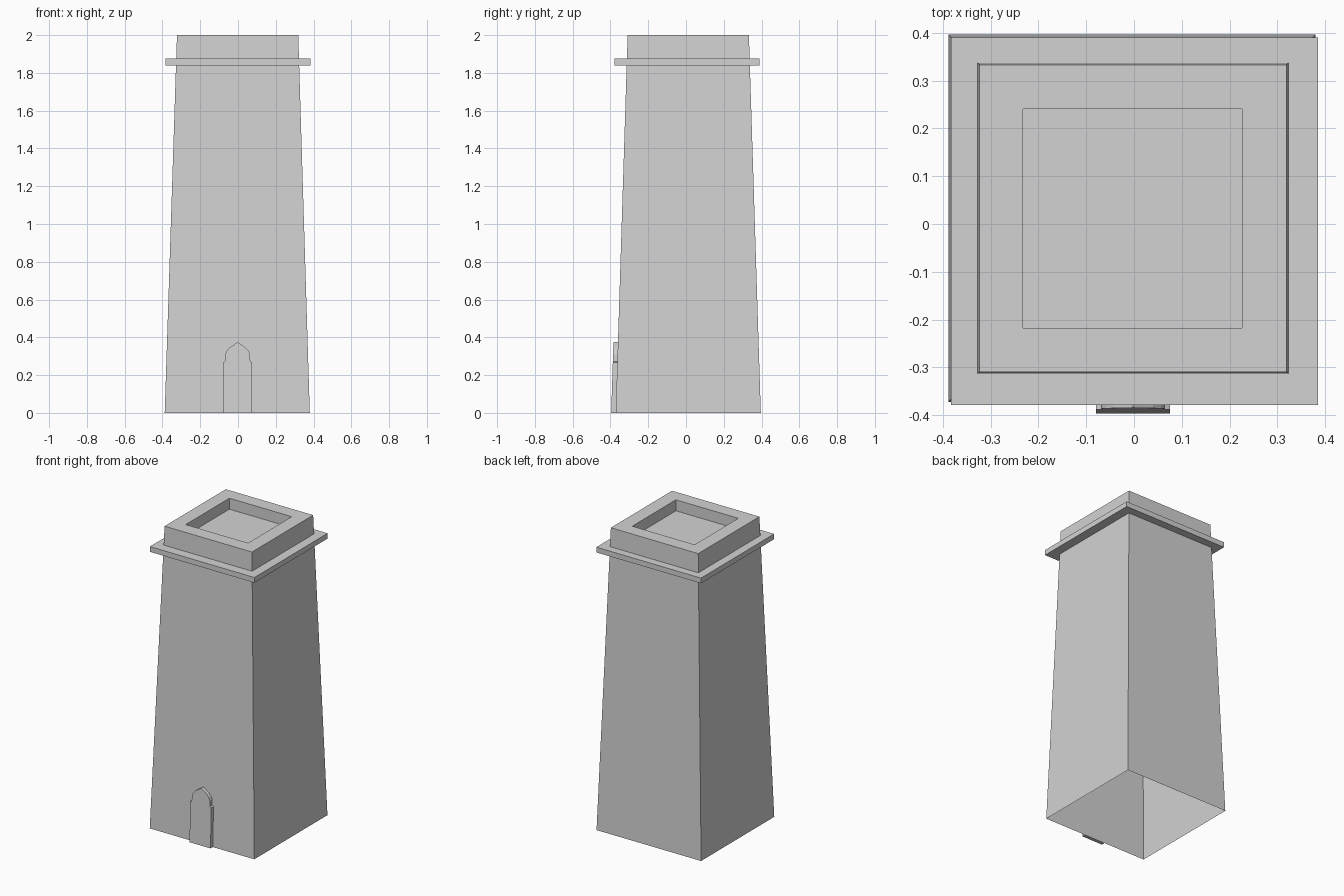
import bpy
import bmesh
from mathutils import Vector

cube = bpy.data.objects.get("Cube")
if cube:
    bpy.data.objects.remove(cube, do_unlink=True)

stone = bpy.data.materials.new("light_grey_stone")
GREY = (0.65, 0.65, 0.65, 1)
stone.diffuse_color = GREY
stone.use_nodes = True
stone.node_tree.nodes["Principled BSDF"].inputs["Base Color"].default_value = GREY

HEIGHT = 2.0
BASE_HALF, TOP_HALF = 0.384, 0.321
BASE_CENTRE, TOP_CENTRE = (-0.004, 0.012), (-0.002, 0.012)


def finish(name, bm):
    """Turn a bmesh into a flat shaded stone object."""
    bmesh.ops.recalc_face_normals(bm, faces=bm.faces)
    mesh = bpy.data.meshes.new(name)
    bm.to_mesh(mesh)
    bm.free()
    mesh.materials.append(stone)
    obj = bpy.data.objects.new(name, mesh)
    bpy.context.collection.objects.link(obj)
    return obj


def square(bm, centre, half, z):
    cx, cy = centre
    return [bm.verts.new((cx + sx * half, cy + sy * half, z))
            for sx, sy in ((-1, -1), (1, -1), (1, 1), (-1, 1))]


def bridge(bm, a, b):
    for i in range(len(a)):
        j = (i + 1) % len(a)
        bm.faces.new((a[i], a[j], b[j], b[i]))


# Tapered tower shell, open underneath, with a sunken roof inside a wide rim
bm = bmesh.new()
roof_centre = (-0.003, 0.012)
rings = [square(bm, BASE_CENTRE, BASE_HALF, 0),
         square(bm, TOP_CENTRE, TOP_HALF, HEIGHT),
         square(bm, roof_centre, 0.229, HEIGHT),
         square(bm, roof_centre, 0.229, HEIGHT - 0.073)]
for lower, upper in zip(rings, rings[1:]):
    bridge(bm, lower, upper)
bm.faces.new(rings[-1])
finish("tower_body", bm)

# Flat ledge around the tower just below the rim
bm = bmesh.new()
low = square(bm, (0.001, 0.006), 0.384, 1.84)
high = square(bm, (0.001, 0.006), 0.384, 1.875)
bridge(bm, low, high)
bm.faces.new(low)
bm.faces.new(high)
finish("upper_ledge", bm)

# Pointed door slab, lying parallel to the sloping front wall
half_profile = [(0.077, 0), (0.077, 0.267), (0.067, 0.272), (0.066, 0.31),
                (0.058, 0.328), (0.042, 0.346), (0.02, 0.361)]
outline = (half_profile + [(0, 0.375)]
           + [(-x, z) for x, z in reversed(half_profile)])
slope = (BASE_HALF - TOP_HALF) / HEIGHT
wall_y = BASE_CENTRE[1] - BASE_HALF

bm = bmesh.new()
back = [bm.verts.new((x - 0.002, wall_y + slope * z, z)) for x, z in outline]
front = [bm.verts.new(v.co + Vector((0, -0.024, 0))) for v in back]
bridge(bm, back, front)
bm.faces.new(back)
bm.faces.new(front)
finish("door", bm)
